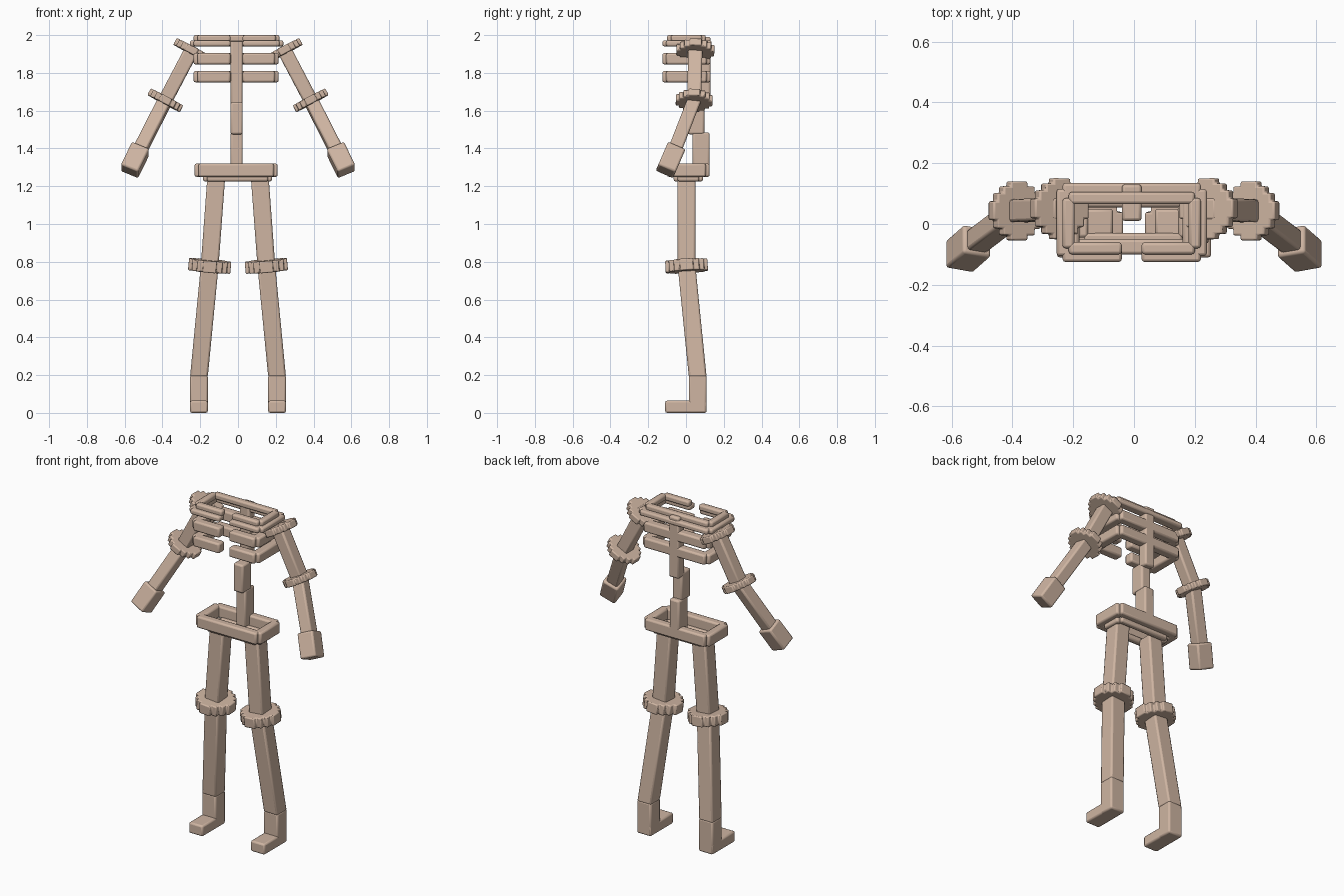
import bpy
import bmesh
import math
from mathutils import Vector, Matrix

cube = bpy.data.objects.get("Cube")
if cube:
    bpy.data.objects.remove(cube, do_unlink=True)

tan = bpy.data.materials.new("warm_tan")
tan.use_nodes = True
TAN = (0.62, 0.46, 0.36, 1)
tan.diffuse_color = TAN
tan.node_tree.nodes["Principled BSDF"].inputs["Base Color"].default_value = TAN


def finish(name, bm, bevel=0.01):
    """Turn a bmesh into a softly bevelled tan object."""
    bmesh.ops.recalc_face_normals(bm, faces=bm.faces)
    mesh = bpy.data.meshes.new(name)
    bm.to_mesh(mesh)
    bm.free()
    mesh.materials.append(tan)
    ob = bpy.data.objects.new(name, mesh)
    bpy.context.collection.objects.link(ob)
    mod = ob.modifiers.new("soft_edges", "BEVEL")
    mod.width = bevel
    mod.segments = 2
    bpy.ops.object.select_all(action="DESELECT")
    ob.select_set(True)
    bpy.context.view_layer.objects.active = ob
    bpy.ops.object.shade_smooth_by_angle(angle=math.radians(40))
    return ob


def add_box(bm, x0, x1, y0, y1, z0, z1):
    size = Matrix.Diagonal((x1 - x0, y1 - y0, z1 - z0, 1))
    place = Matrix.Translation(((x0 + x1) / 2, (y0 + y1) / 2, (z0 + z1) / 2))
    bmesh.ops.create_cube(bm, size=1, matrix=place @ size)


def box(name, *bounds):
    bm = bmesh.new()
    add_box(bm, *bounds)
    return finish(name, bm)


def frame(name, x0, x1, y0, y1, z0, z1, bar=0.055, notch=0.02, gap=None):
    """Rectangular hoop of bars with notched corners and an optional front gap."""
    bm = bmesh.new()
    a, b = x0 + notch, x1 - notch
    add_box(bm, a, b, y1 - bar, y1, z0, z1)
    for lo, hi in ([(a, gap[0]), (gap[1], b)] if gap else [(a, b)]):
        add_box(bm, lo, hi, y0, y0 + bar, z0, z1)
    for s0, s1 in ((x0, x0 + bar), (x1 - bar, x1)):
        add_box(bm, s0, s1, y0 + notch, y1 - notch, z0, z1)
    return finish(name, bm)


def along(top, bottom):
    """Rotation whose local z runs down a limb while x stays sideways."""
    z = (Vector(top) - Vector(bottom)).normalized()
    y = z.cross(Vector((1, 0, 0))).normalized()
    return Matrix((y.cross(z), y, z)).transposed()


def limb(name, top, bottom, width, flat_ends=False):
    """Square bar between two points."""
    bm = bmesh.new()
    rot = Matrix.Identity(3) if flat_ends else along(top, bottom)
    rings = []
    for p in (top, bottom):
        rings.append([bm.verts.new(Vector(p) + rot @ Vector((sx * width / 2, sy * width / 2, 0)))
                      for sx, sy in ((-1, -1), (1, -1), (1, 1), (-1, 1))])
    for ring in rings:
        bm.faces.new(ring)
    for i in range(4):
        j = (i + 1) % 4
        bm.faces.new((rings[0][i], rings[0][j], rings[1][j], rings[1][i]))
    return finish(name, bm)


def joint(name, center, rot, radius, depth):
    """Stepped round collar."""
    steps = [(1, 0.32), (0.83, 0.32), (0.83, 0.6), (0.6, 0.6),
             (0.6, 0.83), (0.32, 0.83), (0.32, 1)]
    outline = []
    for quarter in range(4):
        turn = Matrix.Rotation(quarter * math.pi / 2, 3, "Z")
        outline += [turn @ Vector((x * radius, y * radius, -depth / 2)) for x, y in steps]
    bm = bmesh.new()
    face = bm.faces.new([bm.verts.new(p) for p in outline])
    grown = bmesh.ops.extrude_face_region(bm, geom=[face])["geom"]
    bmesh.ops.translate(bm, vec=(0, 0, depth),
                        verts=[g for g in grown if isinstance(g, bmesh.types.BMVert)])
    place = Matrix.Translation(center) @ rot.to_4x4()
    bmesh.ops.transform(bm, matrix=place, verts=bm.verts)
    return finish(name, bm, 0.006)


# Pelvis: main hoop with a smaller hoop below
frame("pelvis_ring", -0.23, 0.21, -0.10, 0.125, 1.25, 1.32, 0.05)
frame("pelvis_lower_ring", -0.185, 0.18, -0.065, 0.09, 1.225, 1.26, 0.035)

# Spine: three overlapping blocks
box("lower_spine", -0.04, 0.025, 0.035, 0.125, 1.26, 1.485)
box("middle_spine", -0.04, 0.025, 0.01, 0.097, 1.475, 1.645)
box("upper_spine", -0.04, 0.025, 0.07, 0.13, 1.62, 1.99)

# Rib cage: hoops open at the front
opening = (-0.04, 0.025)
frame("lower_ribs", -0.235, 0.215, -0.125, 0.13, 1.75, 1.81, gap=opening)
frame("upper_ribs", -0.235, 0.215, -0.125, 0.13, 1.845, 1.905, gap=opening)
frame("collar_ribs", -0.255, 0.24, -0.125, 0.135, 1.94, 1.972, gap=opening)
frame("collar_top", -0.235, 0.22, -0.10, 0.105, 1.965, 2.0, 0.04, gap=opening)

# Arms and legs, repeated for both sides
for side, s in (("left", 1), ("right", -1)):
    shoulder = (s * 0.245, 0.05, 1.92)
    elbow = (s * 0.385, 0.043, 1.655)
    wrist = (s * 0.52, -0.06, 1.39)
    upper = along(shoulder, elbow)
    joint(side + "_shoulder", shoulder, upper, 0.1, 0.04)
    limb(side + "_upper_arm", (s * 0.235, 0.05, 1.94), elbow, 0.075)
    joint(side + "_elbow", elbow, upper, 0.097, 0.04)
    limb(side + "_forearm", elbow, wrist, 0.072)
    limb(side + "_hand", (s * 0.515, -0.055, 1.4), (s * 0.575, -0.108, 1.278), 0.1)

    hip = (s * 0.115, 0.003, 1.25)
    knee = (s * 0.15, 0.003, 0.778)
    ankle = (s * 0.207, 0.062, 0.19)
    limb(side + "_thigh", hip, knee, 0.094)
    joint(side + "_knee", knee, along(hip, ankle), 0.112, 0.062)
    limb(side + "_shin", knee, ankle, 0.094, True)
    x0, x1 = sorted((s * 0.16, s * 0.254))
    box(side + "_ankle", x0, x1, 0.015, 0.109, 0, 0.2)
    box(side + "_foot", x0, x1, -0.11, 0.109, 0, 0.065)
